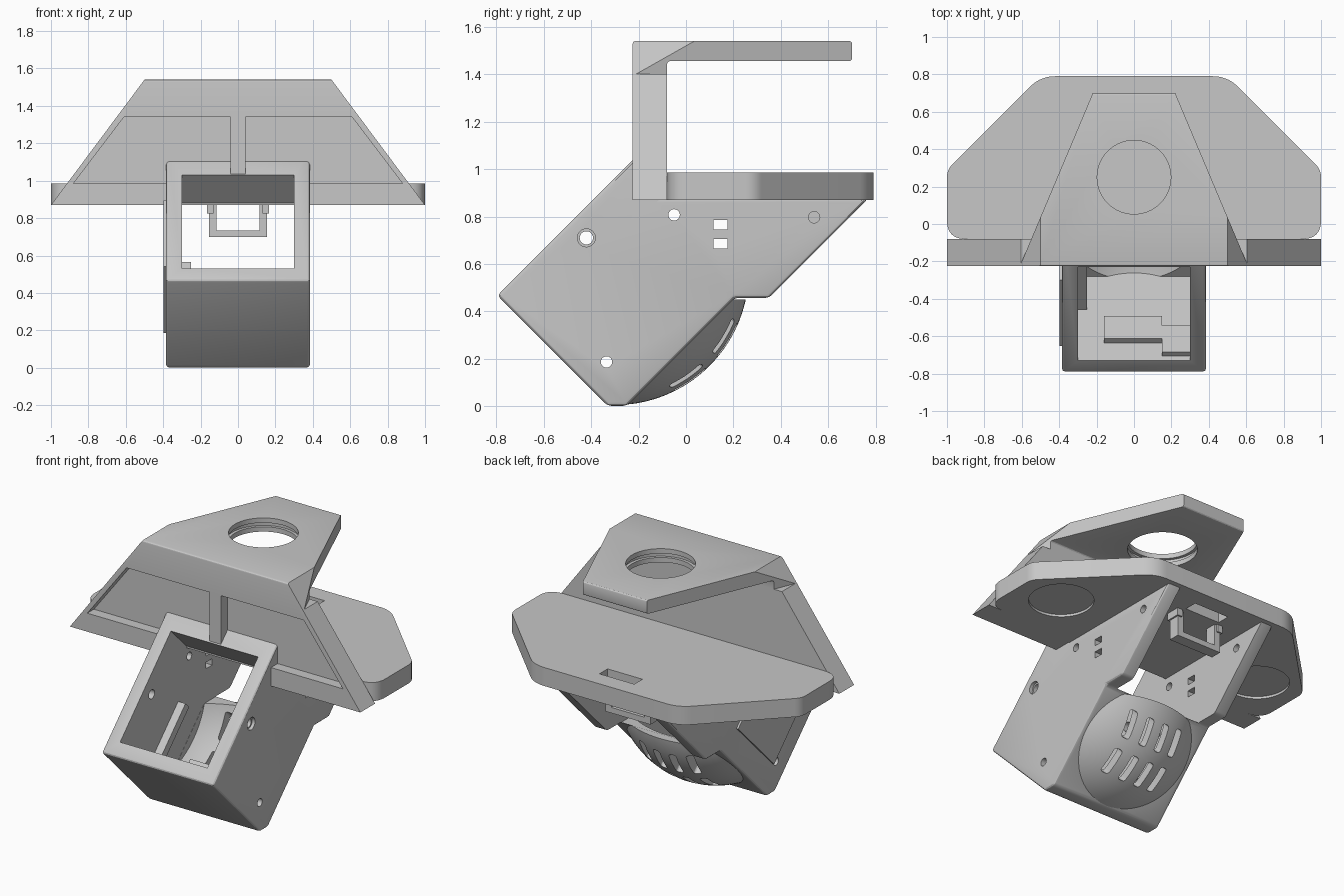
import bpy, bmesh, math
from mathutils import Matrix

if "Cube" in bpy.data.objects:
    bpy.data.objects.remove(bpy.data.objects["Cube"])

grey = bpy.data.materials.new("mid grey")
grey.diffuse_color = (0.57, 0.57, 0.57, 1)
grey.use_nodes = True
grey.node_tree.nodes["Principled BSDF"].inputs["Base Color"].default_value = grey.diffuse_color
R2 = math.sqrt(0.5)


def finish(name, bm):
    bmesh.ops.recalc_face_normals(bm, faces=bm.faces)
    me = bpy.data.meshes.new(name)
    bm.to_mesh(me)
    bm.free()
    me.materials.append(grey)
    ob = bpy.data.objects.new(name, me)
    bpy.context.collection.objects.link(ob)
    return ob


def prism(name, pts, a, b, axis, soft=0):
    """Extrude a 2D outline along an axis from a to b, optionally softening all edges."""
    k = "xyz".index(axis)
    bm = bmesh.new()

    def put(p, h):
        c = list(p)
        c.insert(k, h)
        return bm.verts.new(c)
    lo = [put(p, a) for p in pts]
    hi = [put(p, b) for p in pts]
    bm.faces.new(lo)
    bm.faces.new(hi)
    n = len(pts)
    for i in range(n):
        j = (i + 1) % n
        bm.faces.new((lo[i], lo[j], hi[j], hi[i]))
    bmesh.ops.recalc_face_normals(bm, faces=bm.faces)
    if soft:
        bmesh.ops.bevel(bm, geom=bm.edges[:], offset=soft, segments=3, profile=0.5,
                        affect='EDGES', clamp_overlap=True)
    return finish(name, bm)


def rounded(corners, n=10):
    """Outline with rounded corners; each corner is x, y, cut length."""
    out = []
    for i, (x, y, c) in enumerate(corners):
        ends = []
        for q in (corners[i - 1], corners[(i + 1) % len(corners)]):
            d = math.hypot(q[0] - x, q[1] - y)
            ends.append((x + (q[0] - x) * c / d, y + (q[1] - y) * c / d))
        (ax, ay), (bx, by) = ends
        for s in range(n + 1):
            t = s / n
            out.append(((1 - t) ** 2 * ax + 2 * t * (1 - t) * x + t * t * bx,
                        (1 - t) ** 2 * ay + 2 * t * (1 - t) * y + t * t * by))
    return out


def circle(cx, cy, r, n=40):
    return [(cx + r * math.cos(2 * math.pi * i / n), cy + r * math.sin(2 * math.pi * i / n)) for i in range(n)]


def rect(x0, x1, y0, y1):
    return [(x0, y0), (x1, y0), (x1, y1), (x0, y1)]


def tilted(cy, cz, along, across):
    """Rectangle in the yz plane turned by 45 degrees."""
    return [(cy + (s * along - t * across) * R2 / 2, cz + (s * along + t * across) * R2 / 2)
            for s, t in ((-1, -1), (1, -1), (1, 1), (-1, 1))]


def ball(name, r):
    bm = bmesh.new()
    bmesh.ops.create_uvsphere(bm, u_segments=64, v_segments=40, radius=r,
                              matrix=Matrix.Translation((0, -0.30, 0.57)) @ Matrix.Rotation(math.pi / 4, 4, 'X'))
    return finish(name, bm)


def boolean(ob, tool, op='DIFFERENCE', keep=False):
    m = ob.modifiers.new("bool", 'BOOLEAN')
    m.operation, m.object, m.solver = op, tool, 'EXACT'
    bpy.context.view_layer.update()
    ev = ob.evaluated_get(bpy.context.evaluated_depsgraph_get())
    me = bpy.data.meshes.new_from_object(ev)
    ob.modifiers.clear()
    if len(me.polygons):
        ob.data = me
    if not keep:
        bpy.data.objects.remove(tool)


# Upright wall and top plate as one angled bracket
bracket = prism("wall_and_top_plate", [(-0.225, 0.6), (-0.08, 0.6), (-0.08, 1.455), (0.70, 1.455),
                                       (0.70, 1.54), (-0.225, 1.54)], -1.3, 1.3, 'x', soft=0.012)
boolean(bracket, prism("clip", [(-1, 0.87), (1, 0.87), (0.5, 1.54), (0.4925, 1.55), (-0.4925, 1.55), (-0.5, 1.54)],
                       -0.5, 1, 'y'), 'INTERSECT')
for s in (-1, 1):
    # tapered sides of the top plate
    boolean(bracket, prism("taper", [(s * 0.136, 0.90), (s * 0.611, -0.227), (s * 1.5, -0.227), (s * 1.5, 0.90)],
                           1.40, 1.8, 'z'))
    # sunken front panels
    boolean(bracket, prism("panel", [(s * 0.04, 0.985), (s * 0.88, 0.985), (s * 0.61, 1.34), (s * 0.04, 1.34)],
                           -0.4, -0.16, 'y'))
# round hole with an inner groove
boolean(bracket, prism("hole", circle(0, 0.25, 0.197, 64), 1.3, 1.7, 'z'))
boolean(bracket, prism("groove", circle(0, 0.25, 0.215, 64), 1.485, 1.51, 'z'))

# Lower plate with two shallow round pockets below and a slot at the back
base = prism("lower_plate", rounded([(-1, -0.08, 0.1), (1, -0.08, 0.1), (1, 0.29, 0.04), (0.5, 0.79, 0.08),
                                     (-0.5, 0.79, 0.08), (-1, 0.29, 0.04)]), 0.87, 0.985, 'z')
for s in (-1, 1):
    boolean(base, prism("pocket", circle(s * 0.72, 0.22, 0.185, 48), 0.8, 0.885, 'z'))
boolean(base, prism("slot", rect(-0.12, 0.12, 0.60, 0.68), 0.8, 1.1, 'z'))

# Tilted housing with a domed underside
body = prism("housing", [(-0.795, 0.467), (-0.33, 0.002), (-0.25, 0.002), (0.205, 0.457), (0.35, 0.457),
                         (0.768, 0.875), (-0.11, 0.875), (-0.11, 1.152)], -0.385, 0.385, 'x', soft=0.016)
dome = ball("dome", 0.565)
boolean(dome, prism("clip", [(-0.32, 0.02), (0.11, 0.45), (0.6, 0.45), (0.6, -0.3), (0.0, -0.3)],
                    -0.375, 0.375, 'x'), 'INTERSECT')
boolean(body, dome, 'UNION')

# Hollow interior, open at the front and at the back
cavity = prism("cavity", [(-0.88, 0.68), (-0.28, 0.08), (0.095, 0.455), (0.95, 0.454),
                          (0.95, 0.882), (-0.082, 0.882), (-0.33, 1.13)], -0.30, 0.30, 'x')
boolean(body, cavity, keep=True)
boolean(bracket, cavity)
inner = ball("inner_dome", 0.51)
boolean(inner, prism("clip", [(-0.285, 0.085), (0.10, 0.47), (0.5, 0.47), (0.5, -0.3), (0.1, -0.3)],
                     -0.299, 0.299, 'x'), 'INTERSECT')
boolean(body, inner)

# Vent slots: two rows of four in the dome
for t in (-0.10, 0.13):
    for x in (-0.165, -0.055, 0.055, 0.165):
        cy, cz = -0.30 + (0.54 + t) * R2, 0.57 + (t - 0.54) * R2
        boolean(body, prism("vent", tilted(cy, cz, 0.16, 0.26), x - 0.024, x + 0.024, 'x', soft=0.015))

# Screw holes and small windows through the side walls
for y, z, r in ((-0.42, 0.71, 0.028), (-0.335, 0.187, 0.024), (-0.05, 0.807, 0.024), (0.54, 0.797, 0.024)):
    for s in (-1, 1):
        boolean(body, prism("screw_hole", circle(y, z, r, 24), s * 0.29, s * 0.5, 'x'))
for s in (-1, 1):
    boolean(body, prism("sink", circle(-0.42, 0.71, 0.038, 24), s * 0.365, s * 0.5, 'x'))
for z in (0.685, 0.765):
    boolean(body, prism("window", rect(0.115, 0.175, z - 0.02, z + 0.02), -0.5, 0.5, 'x'))

# Thin cover on the left side
cover = prism("side_cover", tilted(-0.30, 0.54, 0.5, 0.5), -0.397, -0.38, 'x')
boolean(cover, prism("screw_hole", circle(-0.42, 0.71, 0.038, 24), -0.5, -0.3, 'x'))

# Hanging loop under the lower plate, with small hooks
prism("cable_loop", [(-0.155, 0.70), (0.155, 0.70), (0.155, 0.88), (0.115, 0.88), (0.115, 0.735),
                     (-0.115, 0.735), (-0.115, 0.88), (-0.155, 0.88)], 0.50, 0.57, 'y')
for s in (-1, 1):
    prism("loop_hook", rect(s * 0.13, s * 0.165, 0.825, 0.875), 0.49, 0.58, 'y')

# Mounting blocks and a rail inside the housing
prism("inner_block", tilted(-0.57, 0.38, 0.05, 0.17), -0.16, 0.15, 'x')
prism("inner_step", tilted(-0.63, 0.44, 0.05, 0.20), 0.15, 0.305, 'x')
prism("inner_rail", tilted(-0.29, 0.40, 0.42, 0.05), -0.305, -0.25, 'x')

# Smooth curved surfaces, keep edges crisp
for ob in bpy.data.objects:
    ob.select_set(True)
bpy.context.view_layer.objects.active = body
bpy.ops.object.shade_smooth_by_angle(angle=math.radians(20))
